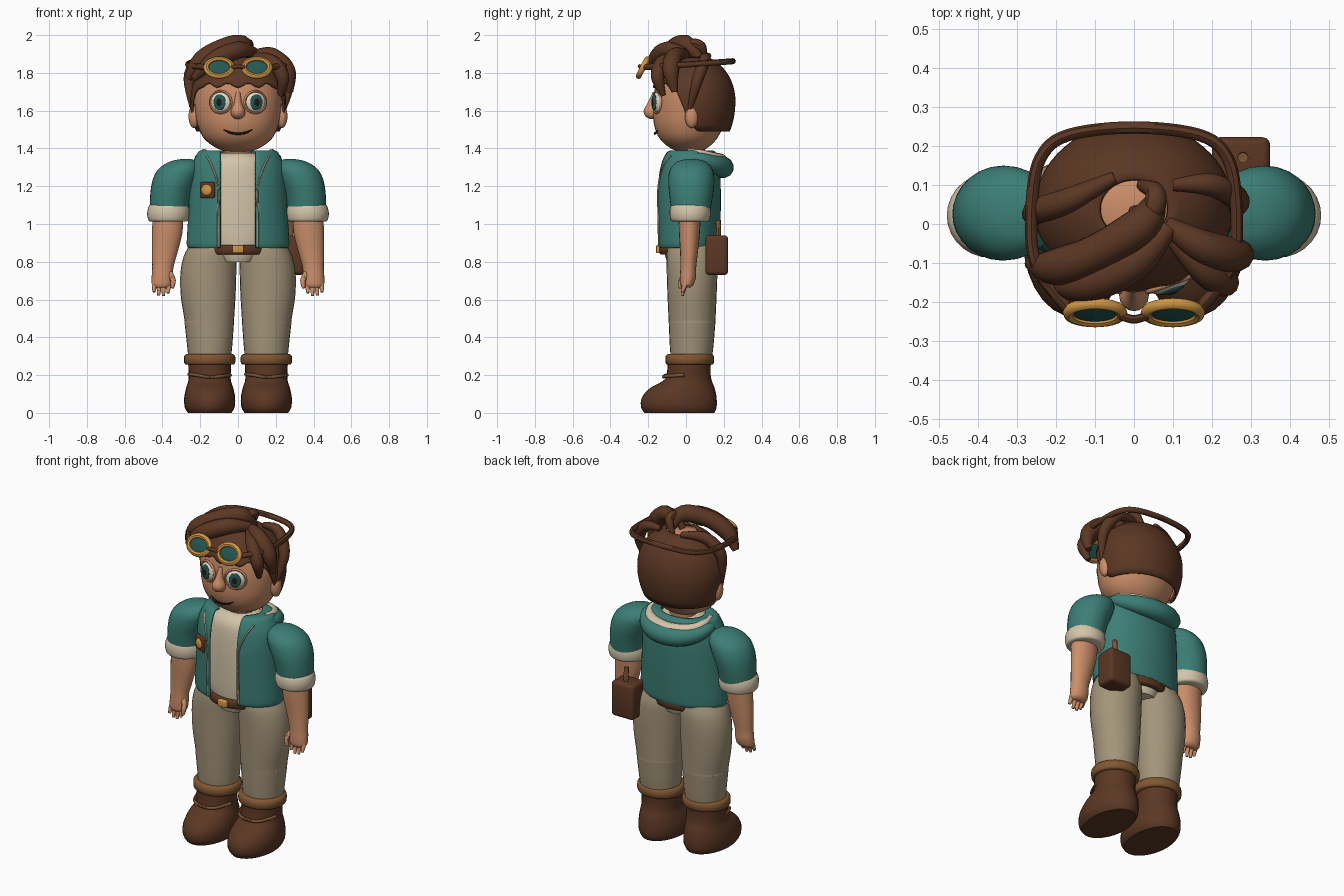
import bpy, bmesh
from math import sin, cos, asin, acos, pi, radians
from mathutils import Vector

if "Cube" in bpy.data.objects:
    bpy.data.objects.remove(bpy.data.objects["Cube"])

def material(name, r, g, b):
    m = bpy.data.materials.new(name)
    m.use_nodes = True
    m.diffuse_color = (r, g, b, 1)
    m.node_tree.nodes["Principled BSDF"].inputs["Base Color"].default_value = (r, g, b, 1)
    return m

SKIN = material("skin", .60, .27, .14)
BROWN = material("dark brown", .105, .038, .017)
TAN = material("tan leather", .22, .095, .032)
TEAL = material("teal cloth", .045, .21, .18)
CREAM = material("cream cloth", .66, .56, .40)
KHAKI = material("khaki cloth", .37, .30, .195)
GOLD = material("gold", .64, .31, .06)
GLASS = material("dark teal glass", .018, .095, .085)
WHITE = material("eye white", .78, .70, .58)
BLACK = material("near black", .015, .01, .008)
parts = []

def add(name, mesh, mat):
    ob = bpy.data.objects.new(name, mesh)
    bpy.context.collection.objects.link(ob)
    mesh.materials.clear()
    mesh.materials.append(mat)
    parts.append(ob)
    return ob

def from_bmesh(name, mat, bm):
    bmesh.ops.recalc_face_normals(bm, faces=bm.faces)
    me = bpy.data.meshes.new(name)
    bm.to_mesh(me)
    bm.free()
    return add(name, me, mat)

def spline(pts, steps):
    """Smooth interpolation through tuples of any length."""
    out = []
    for i in range(len(pts) - 1):
        a, b, c, d = (pts[max(i - 1, 0)], pts[i], pts[i + 1], pts[min(i + 2, len(pts) - 1)])
        for k in range(steps):
            t = k / steps
            out.append([q + t * (r - p) / 2 + t * t * (p - 2.5 * q + 2 * r - s / 2)
                        + t ** 3 * (1.5 * (q - r) + (s - p) / 2) for p, q, r, s in zip(a, b, c, d)])
    return out + [list(pts[-1])]

def skin_loops(name, mat, loops, closed=True, caps=True):
    bm = bmesh.new()
    rows = [[bm.verts.new(p) for p in loop] for loop in loops]
    n = len(rows[0])
    for a, b in zip(rows, rows[1:]):
        for i in range(n if closed else n - 1):
            j = (i + 1) % n
            bm.faces.new((a[i], a[j], b[j], b[i]))
    if caps:
        bm.faces.new(rows[0])
        bm.faces.new(rows[-1])
    return from_bmesh(name, mat, bm)

def loft(name, mat, rings, cx=0, n=28, steps=4, gap=0):
    """Stack of ellipses (z, x, y, rx, ry); gap is the half width of a front opening."""
    loops = []
    for z, x, y, rx, ry in spline(rings, steps):
        g = asin(min(gap / max(rx, .001), 1))
        ts = [g + (2 * pi - 2 * g) * i / (n - 1 if gap else n) for i in range(n)]
        loops.append([(cx + x + rx * sin(t), y - ry * cos(t), z) for t in ts])
    return skin_loops(name, mat, loops, not gap, not gap)

def tube(name, mat, pts, radii, steps=6, sides=2):
    """Round tube through points, with radii spread along it."""
    if not isinstance(radii, (list, tuple)):
        radii = [radii] * len(pts)
    path = spline([tuple(p) + (r,) for p, r in zip(pts, radii)], steps)
    cu = bpy.data.curves.new(name, 'CURVE')
    cu.dimensions, cu.bevel_depth, cu.bevel_resolution, cu.use_fill_caps = '3D', 1, sides, True
    sp = cu.splines.new('POLY')
    sp.points.add(len(path) - 1)
    for point, (x, y, z, r) in zip(sp.points, path):
        point.co, point.radius = (x, y, z, 1), r
    tmp = bpy.data.objects.new(name, cu)
    bpy.context.collection.objects.link(tmp)
    me = bpy.data.meshes.new_from_object(tmp.evaluated_get(bpy.context.evaluated_depsgraph_get()))
    bpy.data.objects.remove(tmp)
    return add(name, me, mat)

def ball(name, mat, loc, size, rot=(0, 0, 0)):
    bm = bmesh.new()
    bmesh.ops.create_uvsphere(bm, u_segments=24, v_segments=14, radius=1)
    ob = from_bmesh(name, mat, bm)
    ob.location, ob.scale, ob.rotation_euler = loc, size, rot
    return ob

def box(name, mat, loc, size, bevel, rot=(0, 0, 0)):
    bm = bmesh.new()
    bmesh.ops.create_cube(bm, size=1)
    bmesh.ops.scale(bm, vec=size, verts=bm.verts)
    bmesh.ops.bevel(bm, geom=bm.edges[:], offset=bevel, segments=3, profile=.5, affect='EDGES')
    ob = from_bmesh(name, mat, bm)
    ob.location, ob.rotation_euler = loc, rot
    return ob

def ring(name, mat, loc, rx, ry, r, rot):
    n, m = 28, 8
    loops = [[((rx + r * cos(b)) * cos(a), (ry + r * cos(b)) * sin(a), r * sin(b))
              for b in (2 * pi * j / m for j in range(m))]
             for a in (2 * pi * i / n for i in range(n + 1))]
    ob = skin_loops(name, mat, loops, caps=False)
    ob.location, ob.rotation_euler = loc, rot
    return ob

# Limbs, built for both sides
for s, side in ((1, "left"), (-1, "right")):
    c = .15 * s
    loft(side + "_boot", BROWN, [(0, 0, -.035, .115, .185), (.03, 0, -.038, .132, .2),
         (.08, 0, -.036, .135, .198), (.13, 0, -.02, .125, .172), (.175, 0, .01, .112, .125),
         (.22, 0, .015, .112, .115), (.28, 0, .018, .115, .115)], c)
    loft(side + "_boot_cuff", TAN, [(.255, 0, .02, .125, .118), (.265, 0, .02, .135, .128),
         (.3, 0, .02, .135, .128), (.312, 0, .02, .122, .115)], c, steps=2)
    tube(side + "_boot_lace", TAN, [(c - .11, -.01, .205), (c - .07, -.1, .2), (c, -.118, .19),
         (c + .07, -.1, .195), (c + .11, -.01, .2)], .009)
    loft(side + "_trouser_leg", KHAKI, [(.28, 0, .028, .112, .108), (.36, 0, .03, .12, .116),
         (.47, .002 * s, .032, .13, .123), (.49, .002 * s, .032, .131, .124), (.62, .008 * s, .032, .145, .13),
         (.74, .007 * s, .032, .148, .134), (.83, -.003 * s, .03, .14, .133), (.89, -.015 * s, .025, .12, .12)], c)
    loft(side + "_sleeve", TEAL, [(1.05, .367 * s, .025, .1, .1), (1.15, .357 * s, .027, .108, .115),
         (1.23, .335 * s, .028, .118, .122), (1.29, .31 * s, .028, .112, .112),
         (1.33, .287 * s, .028, .075, .075), (1.345, .275 * s, .028, .02, .02)])
    loft(side + "_sleeve_cuff", CREAM, [(1.012, .368 * s, .022, .09, .085), (1.02, .368 * s, .022, .106, .102),
         (1.055, .368 * s, .022, .113, .109), (1.09, .367 * s, .022, .107, .105), (1.106, .366 * s, .022, .095, .095)])
    loft(side + "_forearm", SKIN, [(1.06, .37 * s, .02, .082, .06), (.95, .375 * s, .018, .08, .055),
         (.85, .388 * s, .016, .068, .047), (.77, .398 * s, .012, .056, .042), (.72, .4 * s, .01, .057, .042),
         (.68, .402 * s, .005, .054, .036), (.665, .403 * s, 0, .04, .025)], n=20)
    for i, length in enumerate((.035, .05, .048, .03)):
        x = (.366 + .025 * i) * s
        tube(side + "_finger", SKIN, [(x, .002, .7), (x + .002 * s, -.008, .67),
             (x + .004 * s, -.02, .67 - length)], [.013, .013, .008], 3)
    tube(side + "_thumb", SKIN, [(.36 * s, -.005, .74), (.344 * s, -.024, .7), (.348 * s, -.03, .66)],
         [.015, .015, .009], 3)

# Shirt, belt and neck
loft("shirt", CREAM, [(.8, 0, .015, .1, .115), (.85, 0, .015, .14, .13), (.95, 0, .012, .215, .135),
     (1.15, 0, .012, .21, .137), (1.3, 0, .015, .18, .13), (1.355, 0, .02, .14, .11), (1.375, 0, .025, .09, .085)])
loft("belt", BROWN, [(.838, 0, .015, .16, .145), (.845, 0, .015, .172, .156),
     (.88, 0, .015, .178, .158), (.89, 0, .015, .17, .15)], steps=2)
box("belt_buckle", GOLD, (0, -.146, .867), (.06, .024, .042), .006)
loft("neck", SKIN, [(1.32, 0, .03, .08, .075), (1.37, 0, .03, .075, .07), (1.43, 0, .03, .08, .075)])

# Open jacket with piping and hood
JACKET = [(.88, 0, .012, .258, .155), (.9, 0, .012, .265, .16), (1.05, 0, .012, .256, .165),
          (1.2, 0, .012, .25, .165), (1.3, 0, .015, .24, .155), (1.36, 0, .02, .215, .14),
          (1.382, 0, .022, .195, .12), (1.38, 0, .025, .13, .1)]
jacket = loft("jacket", TEAL, JACKET, n=48, gap=.092)
solid = jacket.modifiers.new("thickness", 'SOLIDIFY')
solid.thickness, solid.offset = .014, 0
for s in (1, -1):
    edge = []
    for z, x, y, rx, ry in JACKET[:-2]:
        w = .105 + .06 * max(0, (z - 1.24) / .12)
        edge.append((s * w, y - ry * cos(asin(w / rx)) - .008, z))
    tube("jacket_piping", KHAKI, edge, .005)

def collar(k, lift):
    arc = [pi * (i / 8 * 1.2 - .1) for i in range(9)]
    return [(k * .2 * cos(a), .05 + k * .145 * sin(a), 1.35 + lift - .05 * max(0, sin(a))) for a in arc]

tube("hood", TEAL, collar(1, 0), [.024, .035, .045, .055, .058, .055, .045, .035, .024], 4, 4)
tube("hood_lining", CREAM, collar(.92, .035), [.012, .018, .028, .036, .038, .036, .028, .018, .012], 4, 3)

# Badge and hip pouch
box("badge", BROWN, (-.16, -.122, 1.18), (.084, .03, .086), .01, (0, 0, radians(-24)))
ball("badge_disc", GOLD, (-.166, -.136, 1.18), (.03, .012, .03), (0, 0, radians(-24)))
box("pouch", BROWN, (.275, .163, .835), (.15, .12, .21), .02)
tube("pouch_strap", TAN, [(.28, .172, .92), (.28, .172, .97), (.28, .17, 1.02)], .014)

# Head and face
loft("head", SKIN, [(1.378, 0, .02, .04, .035), (1.4, 0, .015, .11, .095), (1.45, 0, .012, .178, .15),
     (1.52, 0, .015, .213, .183), (1.6, 0, .02, .228, .194), (1.68, 0, .025, .232, .195),
     (1.76, 0, .03, .215, .185), (1.83, 0, .037, .155, .145), (1.875, 0, .04, .05, .05)], n=36)
loft("nose", SKIN, [(1.555, 0, -.175, .01, .012), (1.57, 0, -.18, .032, .034), (1.6, 0, -.182, .038, .042),
     (1.64, 0, -.172, .022, .032), (1.7, 0, -.16, .012, .015)], n=16)
tube("mouth", BLACK, [(-.077, -.146, 1.5), (-.04, -.16, 1.483), (0, -.165, 1.478),
     (.04, -.16, 1.483), (.077, -.146, 1.5)], [.003, .006, .006, .006, .003])
for s, side in ((1, "left"), (-1, "right")):
    turn = (0, 0, radians(20 * s))
    out = Vector((sin(radians(20)) * s, -cos(radians(20)), 0))
    eye = Vector((.09 * s, -.148, 1.645))
    ball(side + "_eye", WHITE, eye, (.058, .028, .056), turn)
    ring(side + "_eyelid", SKIN, eye + out * .006, .059, .057, .007, (pi / 2, 0, turn[2]))
    ball(side + "_iris", GLASS, eye + out * .022, (.034, .009, .042), turn)
    ball(side + "_pupil", BLACK, eye + out * .028, (.016, .006, .021), turn)
    ball(side + "_ear", SKIN, (.232 * s, .03, 1.57), (.03, .036, .062))

# Hair cap with an open crown and a raised front hairline
def hairline(a):
    t = min(max((-sin(a) + .15) / .75, 0), 1)
    return 1.49 + .245 * t * t * (3 - 2 * t) + .012 * t * sin(a * 13)

def hair_point(a, k):
    low = (hairline(a) - 1.65) / (.25 if hairline(a) > 1.65 else .32)
    p = .36 + (acos(low) - .36) * k
    return (.256 * sin(p) * cos(a), .038 + .224 * sin(p) * sin(a),
            1.65 + (.25 if cos(p) > 0 else .32) * cos(p))

cap = skin_loops("hair_cap", BROWN, [[hair_point(2 * pi * i / 64, j / 14) for i in range(64)]
                                     for j in range(15)], caps=False)
cap.modifiers.new("thickness", 'SOLIDIFY').thickness = .012

# Swept hair locks
LOCKS = [
    [(.06, .07, 1.88), (.02, 0, 1.952), (-.1, -.075, 1.925), (-.2, -.11, 1.86), (-.265, -.1, 1.77)],
    [(.09, -.01, 1.91), (0, -.1, 1.92), (-.13, -.155, 1.865), (-.235, -.14, 1.77)],
    [(-.05, .12, 1.89), (-.17, .06, 1.88), (-.255, .03, 1.79), (-.245, .01, 1.62)],
    [(.08, 0, 1.9), (.18, -.06, 1.89), (.262, -.08, 1.81), (.275, -.06, 1.7)],
    [(.09, -.03, 1.89), (.18, -.12, 1.86), (.235, -.15, 1.78), (.225, -.12, 1.68)],
    [(.1, .1, 1.88), (.2, .1, 1.87), (.268, .06, 1.76), (.245, .02, 1.61)]]
for lock, r in zip(LOCKS, (.048, .046, .032, .044, .036, .03)):
    tube("hair_lock", BROWN, lock, [r * .5] + [r] * (len(lock) - 2) + [r * .4], 6, 4)
tube("crown_curl", BROWN, [(0, .03, 1.88), (.045, .03, 1.95), (.055, .08, 1.94), (.02, .1, 1.87)],
     [.018, .026, .026, .015])

# Goggles pushed up on the forehead
TILT = (radians(63), 0, 0)
for s, side in ((1, "left"), (-1, "right")):
    ring(side + "_goggle_rim", GOLD, (.1 * s, -.228, 1.828), .068, .051, .015, TILT)
    ball(side + "_goggle_lens", GLASS, (.1 * s, -.228, 1.828), (.064, .047, .01), TILT)
tube("goggle_bridge", BROWN, [(-.035, -.235, 1.828), (0, -.245, 1.835), (.035, -.235, 1.828)], .011)
half = [(.17, -.215, 1.83), (.225, -.15, 1.835), (.26, -.07, 1.84), (.262, .06, 1.848),
        (.24, .17, 1.856), (.17, .228, 1.86)]
tube("goggle_strap", BROWN, half + [(0, .248, 1.862)] + [(-x, y, z) for x, y, z in half[::-1]], .016)

bpy.ops.object.select_all(action='DESELECT')
for ob in parts:
    ob.select_set(True)
bpy.context.view_layer.objects.active = parts[0]
bpy.ops.object.shade_smooth_by_angle(angle=radians(45))
